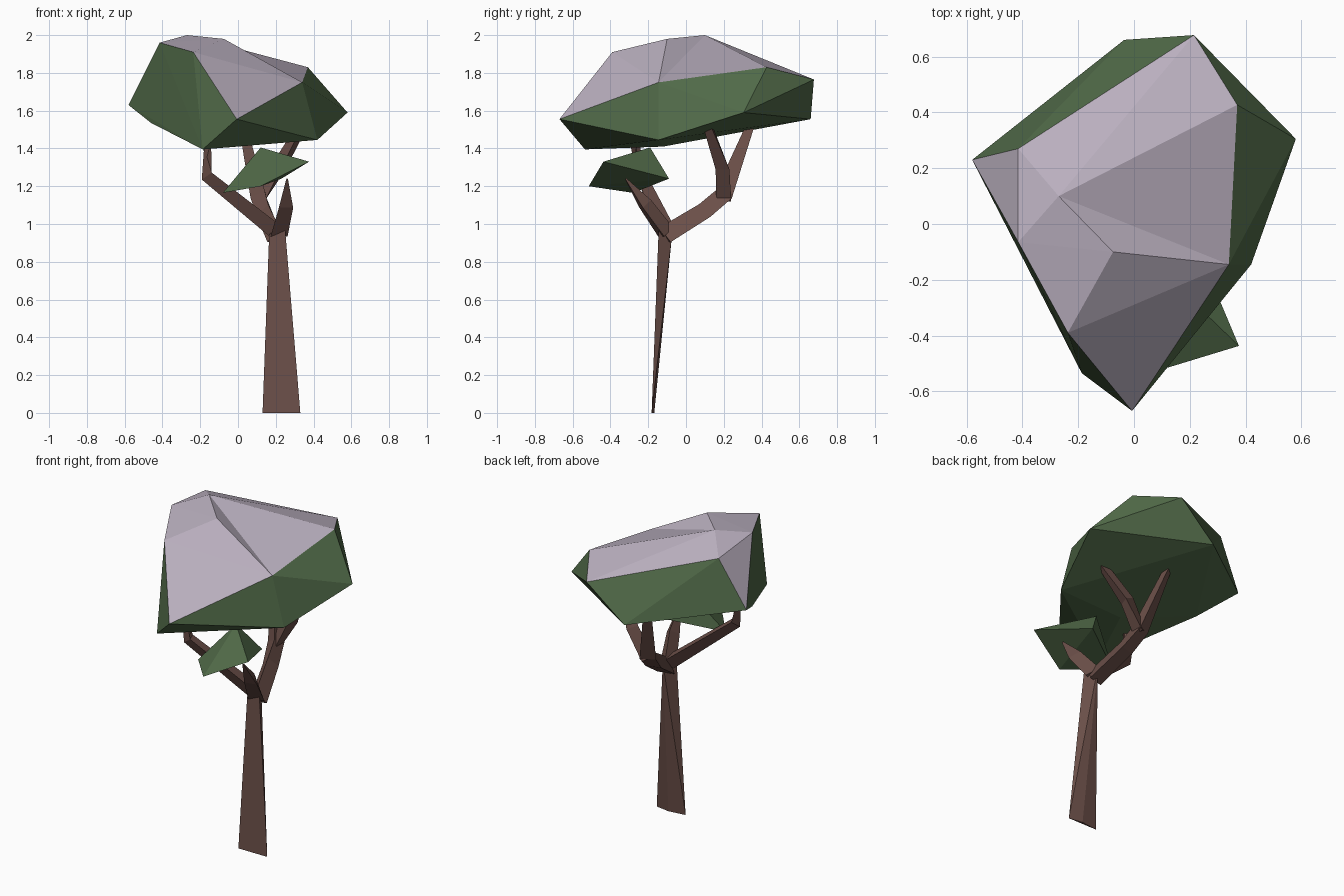
import bpy, bmesh, math
from mathutils import Vector

if "Cube" in bpy.data.objects:
    bpy.data.objects.remove(bpy.data.objects["Cube"])


def material(name, rgb):
    m = bpy.data.materials.new(name)
    m.use_nodes = True
    m.diffuse_color = (*rgb, 1)
    m.node_tree.nodes["Principled BSDF"].inputs["Base Color"].default_value = (*rgb, 1)
    return m


lilac = material("pale lilac", (0.50, 0.44, 0.53))
green = material("leaf green", (0.085, 0.15, 0.068))
brown = material("bark brown", (0.15, 0.08, 0.067))


def finish(bm, name, mats):
    bmesh.ops.recalc_face_normals(bm, faces=bm.faces[:])
    mesh = bpy.data.meshes.new(name)
    bm.to_mesh(mesh)
    bm.free()
    for m in mats:
        mesh.materials.append(m)
    obj = bpy.data.objects.new(name, mesh)
    bpy.context.collection.objects.link(obj)
    return obj


def hull(points):
    bm = bmesh.new()
    verts = [bm.verts.new(p) for p in points]
    bmesh.ops.convex_hull(bm, input=verts)
    return bm, verts


def limb(name, path, radii, sides=3, turn=0.0):
    """Faceted tapering branch through the path points."""
    bm = bmesh.new()
    pts = [Vector(p) for p in path]
    rings = []
    for i, p in enumerate(pts):
        along = pts[min(i + 1, len(pts) - 1)] - pts[max(i - 1, 0)]
        q = along.to_track_quat("Z", "Y")
        ring = []
        for k in range(sides):
            a = turn + math.tau * k / sides
            ring.append(bm.verts.new(p + q @ Vector((math.cos(a), math.sin(a), 0)) * radii[i]))
        rings.append(ring)
    for low, high in zip(rings, rings[1:]):
        for k in range(sides):
            n = (k + 1) % sides
            bm.faces.new((low[k], low[n], high[n], high[k]))
    bm.faces.new(rings[0])
    bm.faces.new(rings[-1])
    return finish(bm, name, [brown])


# Main canopy: faceted hull, lettered corners
crown = {
    "A": (-.58, .23, 1.63), "B": (-.415, .27, 1.925), "C": (-.415, -.065, 1.96),
    "D": (-.27, .1, 2.0), "E": (-.075, -.1, 1.98), "F": (-.237, -.39, 1.91),
    "G": (.34, -.145, 1.75), "H": (.37, .427, 1.83), "I": (.215, .677, 1.765),
    "J": (-.035, .66, 1.555), "K": (.58, .305, 1.59), "L": (.42, -.145, 1.445),
    "M": (-.007, -.67, 1.555), "N": (-.187, -.535, 1.395), "P": (-.46, 0, 1.535),
    "Q": (0, -.12, 1.41),
}
bm, verts = hull(crown.values())
letter = dict(zip(verts, crown))
# Crease the top between the two ridges
ridge = [e for e in bm.edges if {letter[v] for v in e.verts} == set("EH")]
if ridge:
    bmesh.ops.rotate_edges(bm, edges=ridge, use_ccw=False)
# Upper faces are pale, the skirt and underside are green
for f in bm.faces:
    corners = {letter[v] for v in f.verts}
    pale = corners <= set("ABCDEFGHIM") or corners <= set("ACP")
    f.material_index = 0 if pale else 1
finish(bm, "main_canopy", [lilac, green])

# Small leaf clump at the front
bm, _ = hull([(.376, -.437, 1.33), (.12, -.515, 1.2), (.12, -.19, 1.405),
              (.23, -.09, 1.24), (-.08, -.28, 1.165)])
finish(bm, "small_leaf_clump", [green])

# Thin three-sided trunk
bm, _ = hull([(.13, -.182, 0), (.33, -.182, 0), (.24, -.168, 0),
              (.165, -.145, .945), (.25, -.145, .965), (.21, -.09, .86), (.21, -.07, .98)])
finish(bm, "trunk", [brown])

# Branches
limb("right_branch", [(.2, -.11, .97), (-.165, -.25, 1.26), (-.17, -.27, 1.44)],
     [.05, .038, .028], turn=0.5)
limb("front_branch", [(.21, -.11, .95), (.25, -.22, 1.1), (.26, -.32, 1.24)],
     [.055, .045, .005], turn=math.pi / 2)
limb("back_branch", [(.21, -.11, .93), (.15, .1, 1.06), (.12, .2, 1.15), (.03, .34, 1.52)],
     [.06, .055, .055, .025], turn=math.pi / 2)
limb("back_side_branch", [(.12, .2, 1.13), (.22, .2, 1.3), (.34, .12, 1.52)],
     [.045, .045, .03], turn=math.pi / 2)
